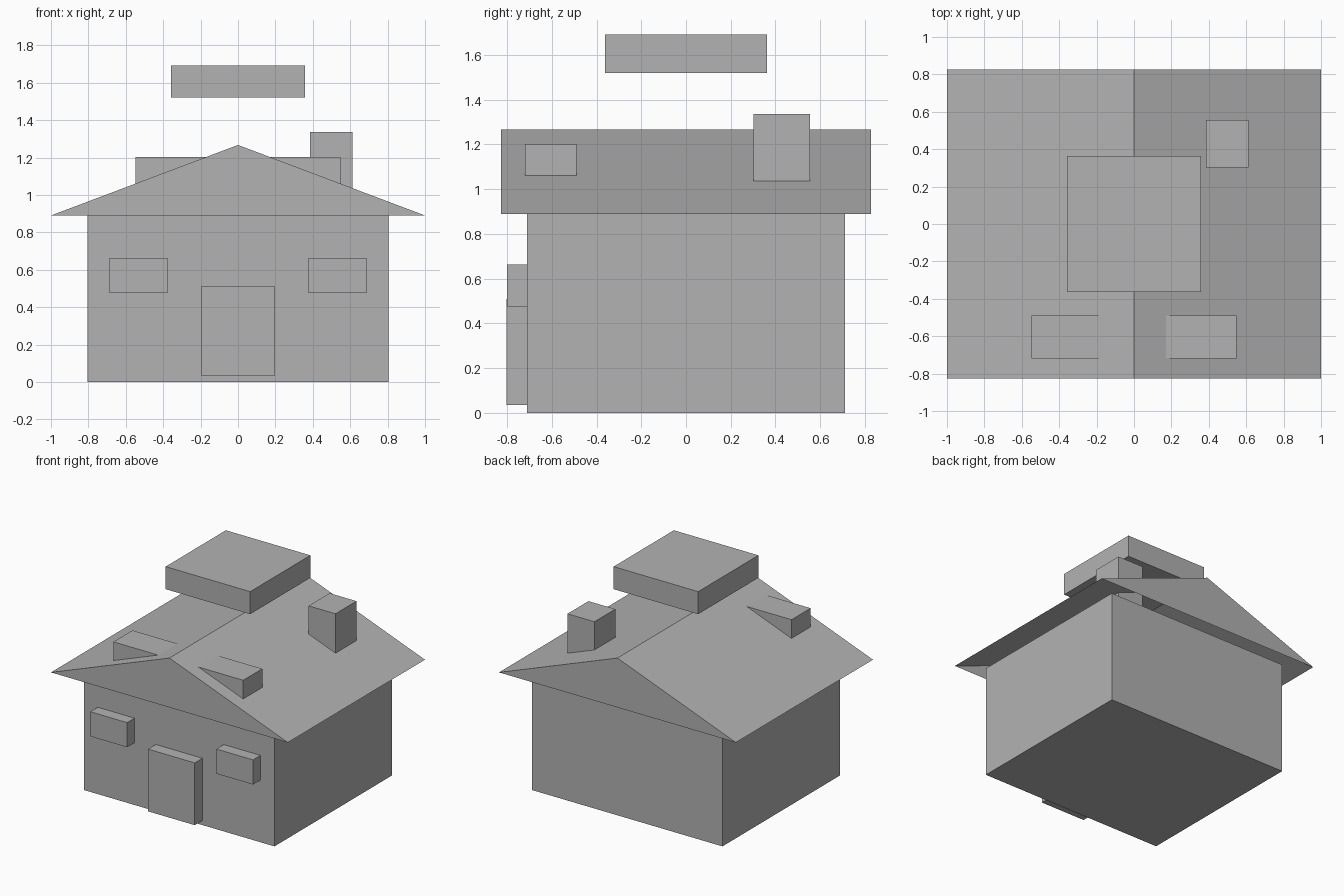
import bpy, bmesh

if "Cube" in bpy.data.objects:
    bpy.data.objects.remove(bpy.data.objects["Cube"])

grey = bpy.data.materials.new("light_grey")
grey.diffuse_color = (0.448, 0.448, 0.448, 1)
grey.use_nodes = True
grey.node_tree.nodes["Principled BSDF"].inputs["Base Color"].default_value = grey.diffuse_color


def make(name, bm):
    bmesh.ops.recalc_face_normals(bm, faces=bm.faces)
    mesh = bpy.data.meshes.new(name)
    bm.to_mesh(mesh)
    bm.free()
    mesh.materials.append(grey)
    obj = bpy.data.objects.new(name, mesh)
    bpy.context.collection.objects.link(obj)
    return obj


def box(name, x, y, z):
    """Box between the given (low, high) limits on each axis."""
    bm = bmesh.new()
    bmesh.ops.create_cube(bm, size=1)
    for v in bm.verts:
        v.co = [lim[0] if c < 0 else lim[1] for c, lim in zip(v.co, (x, y, z))]
    return make(name, bm)


# House body
box("walls", (-0.805, 0.805), (-0.71, 0.71), (0, 0.89))

# Gable roof: two slopes and two gable ends, open underneath
bm = bmesh.new()
front, back = [[bm.verts.new((x, y, z)) for x, z in ((-1, 0.89), (0, 1.267), (1, 0.89))]
               for y in (-0.827, 0.827)]
bm.faces.new(front)
bm.faces.new(back[::-1])
for i in (0, 1):
    bm.faces.new((front[i + 1], front[i], back[i], back[i + 1]))
roof = make("roof", bm)

# Door, with a window and a roof dormer on each side
box("door", (-0.197, 0.197), (-0.803, -0.70), (0.035, 0.51))
for side, s in (("left", -1), ("right", 1)):
    box(side + "_window", sorted((s * 0.377, s * 0.687)), (-0.80, -0.70), (0.475, 0.663))
    box(side + "_dormer", sorted((s * 0.12, s * 0.548)), (-0.72, -0.49), (1.06, 1.203))

# Chimney
box("chimney", (0.385, 0.612), (0.302, 0.555), (1.0, 1.337))

# Slab floating above the ridge
box("floating_slab", (-0.357, 0.357), (-0.363, 0.363), (1.52, 1.692))
